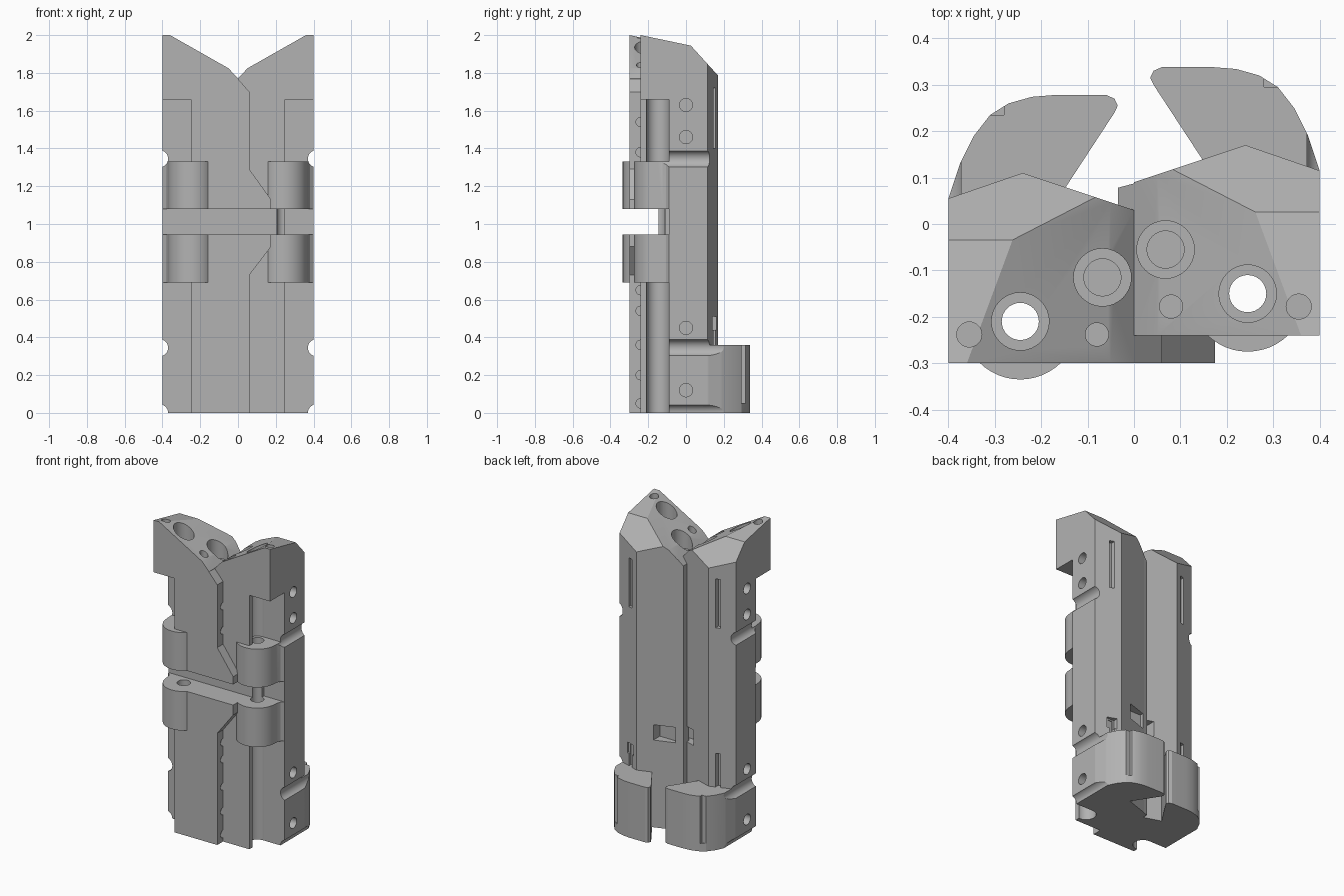
import bpy, bmesh, math
from mathutils import Vector

if "Cube" in bpy.data.objects:
    bpy.data.objects.remove(bpy.data.objects["Cube"])

grey = bpy.data.materials.new("grey")
grey.diffuse_color = (0.45, 0.45, 0.45, 1)
grey.use_nodes = True
grey.node_tree.nodes["Principled BSDF"].inputs["Base Color"].default_value = grey.diffuse_color


def finish(name, bm):
    bmesh.ops.recalc_face_normals(bm, faces=bm.faces[:])
    me = bpy.data.meshes.new(name)
    bm.to_mesh(me)
    bm.free()
    me.materials.append(grey)
    ob = bpy.data.objects.new(name, me)
    bpy.context.scene.collection.objects.link(ob)
    return ob


def prism(name, pts, a, b, axis="z", planes=()):
    """Extrude a 2D outline from a to b, then trim it with (point, normal) planes."""
    place = {"z": lambda p, t: (p[0], p[1], t),
             "y": lambda p, t: (p[0], t, p[1]),
             "x": lambda p, t: (t, p[0], p[1])}[axis]
    bm = bmesh.new()
    lo = [bm.verts.new(place(p, a)) for p in pts]
    hi = [bm.verts.new(place(p, b)) for p in pts]
    n = len(pts)
    bm.faces.new(lo)
    bm.faces.new(hi)
    for i in range(n):
        bm.faces.new((lo[i], lo[(i + 1) % n], hi[(i + 1) % n], hi[i]))
    bmesh.ops.recalc_face_normals(bm, faces=bm.faces[:])
    for co, no in planes:
        r = bmesh.ops.bisect_plane(bm, geom=bm.verts[:] + bm.edges[:] + bm.faces[:],
                                   plane_co=co, plane_no=no, clear_outer=True)
        edges = [e for e in r["geom_cut"] if isinstance(e, bmesh.types.BMEdge)]
        bmesh.ops.holes_fill(bm, edges=edges)
    return finish(name, bm)


def box(x0, x1, y0, y1, z0, z1):
    return prism("cutter", [(x0, y0), (x1, y0), (x1, y1), (x0, y1)], z0, z1)


def circle(cx, cy, r, n=32):
    return [(cx + r * math.cos(2 * math.pi * i / n), cy + r * math.sin(2 * math.pi * i / n))
            for i in range(n)]


def rod(cx, cy, r, a, b, axis="z"):
    return prism("cutter", circle(cx, cy, r), a, b, axis)


def cut(ob, cutters):
    for c in cutters:
        m = ob.modifiers.new("cut", "BOOLEAN")
        m.operation, m.solver, m.object = "DIFFERENCE", "EXACT", c
    dg = bpy.context.evaluated_depsgraph_get()
    me = bpy.data.meshes.new_from_object(ob.evaluated_get(dg))
    ob.modifiers.clear()
    ob.data = me
    for c in cutters:
        bpy.data.objects.remove(c)


def half(side, s, dy):
    """One half of the block, written for the right side; s mirrors x, dy shifts y."""
    P = lambda pts: [(s * u, y + dy) for u, y in pts]

    def B(u0, u1, y0, y1, z0, z1):
        return box(s * u0, s * u1, y0 + dy, y1 + dy, z0, z1)

    def R(u, y, r, z0, z1):
        return rod(s * u, y + dy, r, z0, z1)

    # sloping top faces: outer fall, valley, steep valley floor, rear chamfer
    V = Vector
    top = [(V((0, -.24 + dy, 2)), V((0, .21, 1))),
           (V((s * .36, 0, 2)), V((-s * .567, 0, 1))),
           (V((0, 0, 1.77)), V((-s * 1.08, 0, 1))),
           (V((0, .025 + dy, 1.945)), V((0, 1.1, 1)))]

    # main body
    body = prism(side + "_body", P([(0, -.24), (.4, -.24), (.4, .115), (.24, .17), (0, .09)]),
                 0, 2.1, planes=top)
    cutters = [B(.25, .5, -.4, -.09, -.1, 1.66),           # hinge corner notch
               box(-.5, .5, -.5, -.145, .945, 1.08),       # hinge slot
               R(.245, -.15, .06, -.1, .69),               # pin grooves
               R(.245, -.15, .06, 1.33, 1.66),
               R(.245, -.15, .04, -.2, 2.2),               # pin bore
               R(.245, -.15, .062, 1.76, 2.2),
               R(.068, -.055, .062, 1.74, 2.2),            # inner stepped bore
               R(.068, -.055, .04, 1.4, 2.3),
               R(.08, -.178, .025, 1.6, 2.2),              # small top holes
               R(.355, -.178, .027, 1.85, 2.2),
               B(.28, .31, .125, .3, 1.4, 1.72),           # rear slots
               B(.28, .31, .125, .3, .3, .5 if s > 0 else .58)]
    for z in (0, .345, 1.345):                             # side grooves
        cutters.append(rod(s * .415, z, .045, -.5, .5, "y"))
    for z in (.12, .45, 1.46, 1.63):                       # side holes
        cutters.append(rod(dy, z, .035, s * .3, s * .5, "x"))
    if s > 0:
        cutters += [B(.01, .14, .07, .3, .57, .67), B(.265, .325, .13, .3, .44, .51)]
    else:
        cutters.append(B(-.05, .1, .05, .3, .57, .67))
    cut(body, cutters)

    # hinge knuckles with a web into the side wall
    arc = [(.245 + .125 * math.cos(a), -.15 + .125 * math.sin(a))
           for a in [math.radians(90 + 270 * i / 36) for i in range(37)]]
    outline = arc + [(.373, -.125), (.382, -.105), (.4, -.09), (.4, -.07), (.3, -.06)]
    for label, z0, z1 in (("lower", .69, .945), ("upper", 1.08, 1.33)):
        k = prism(f"{side}_{label}_knuckle", P(outline), z0, z1)
        cut(k, [R(.245, -.15, .04, -.2, 2.2), rod(s * .415, 1.345, .045, -.5, .5, "y")])

    # curved foot at the back
    foot = prism(side + "_foot", P([(.4, .09), (.4, .115), (.375, .19), (.345, .25), (.31, .295),
                                    (.27, .32), (.22, .334), (.17, .338), (.06, .338),
                                    (.042, .33), (.035, .315), (.042, .3), (.15, .135),
                                    (.15, .09)]), 0, .36)
    cut(foot, [B(.28, .31, .295, .5, .05, .5), rod(s * .415, .345, .045, -.5, .5, "y"),
               rod(s * .415, 0, .045, -.5, .5, "y")])


half("right", 1, 0)
half("left", -1, -.06)

# front lap of the left half, with its tab over the right half
lap = prism("front_lap", [(-.01, 0), (.06, 0), (.06, .73), (.175, .88), (.175, 1.13), (.06, 1.29),
                          (.06, 1.7), (-.01, 1.78)], -.3, -.24, "y")
cut(lap, [box(-.5, .5, -.5, -.145, .945, 1.08)]
    + [rod(-.24, z, .025, .03, .1, "x") for z in (.05, .2, .36, .54, .65, 1.38, 1.54)])

# rear lap of the right half
prism("rear_lap", [(-.035, .02), (.01, .02), (.01, .09), (-.035, .078)], 0, 1.9,
      planes=[(Vector((0, 0, 1.77)), Vector((-1.08, 0, 1)))])

bpy.ops.object.select_all(action="SELECT")
bpy.context.view_layer.objects.active = bpy.context.selected_objects[0]
bpy.ops.object.shade_smooth_by_angle(angle=math.radians(20))
